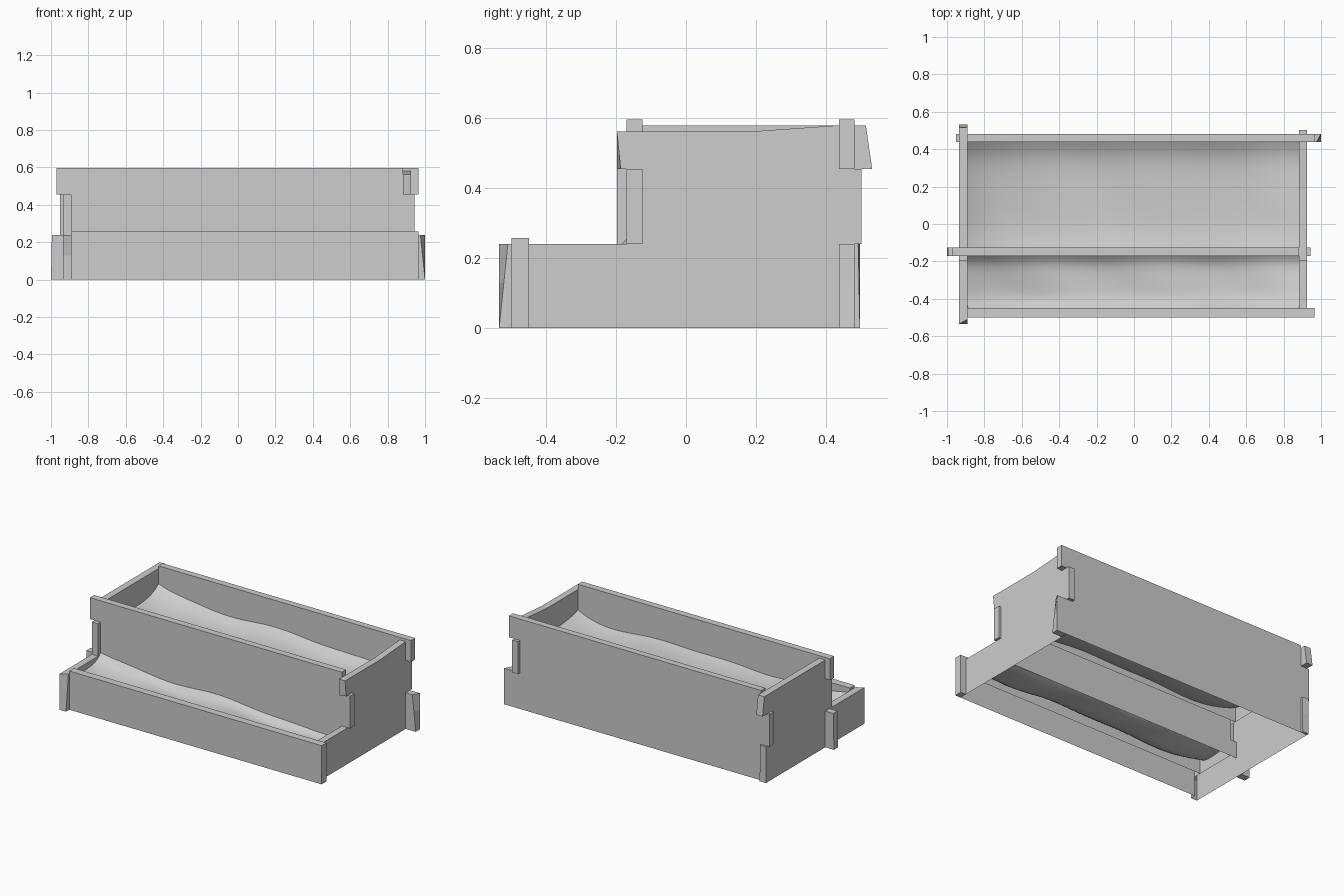
import bpy, bmesh, math

cube = bpy.data.objects.get("Cube")
if cube:
    bpy.data.objects.remove(cube, do_unlink=True)

grey = bpy.data.materials.new("plain_grey")
grey.use_nodes = True
colour = (0.61, 0.61, 0.61, 1)
grey.diffuse_color = colour
grey.node_tree.nodes["Principled BSDF"].inputs["Base Color"].default_value = colour

FRONT, DIVIDER, BACK = (-0.5, -0.45), (-0.17, -0.125), (0.438, 0.482)
LEFT, RIGHT = (0.882, 0.926), (-0.936, -0.89)
LOW, MID, TOP = 0.24, 0.455, 0.597
LOWER_FLOOR, UPPER_FLOOR = 0.13, 0.34


def finish(name, bm, smooth=False):
    mesh = bpy.data.meshes.new(name)
    bm.to_mesh(mesh)
    bm.free()
    mesh.materials.append(grey)
    for p in mesh.polygons:
        p.use_smooth = smooth
    bpy.context.collection.objects.link(bpy.data.objects.new(name, mesh))


def is_buried(face):
    """True for open undersides, joints between boards and faces under the soil."""
    c, up = face.calc_center_median(), abs(face.normal.z)
    if up > 0.9:
        inside = RIGHT[0] < c.x < LEFT[1] and c.y < BACK[1]
        joint = min(abs(c.z - LOW), abs(c.z - MID)) < 0.005 and c.y > DIVIDER[0]
        return inside and (c.z < 0.005 or joint)
    floor = LOWER_FLOOR if c.y < -0.16 else UPPER_FLOOR
    return abs(c.x) < 0.92 and -0.49 < c.y < 0.47 and c.z < floor


def plank(name, axis, across, outline, far=None):
    """Join two side outlines (length, height) across the thickness, then hollow."""
    bm = bmesh.new()
    place = (lambda l, t, z: (l, t, z)) if axis == "x" else (lambda l, t, z: (t, l, z))
    sides = [[bm.verts.new(place(l, t, z)) for l, z in shape]
             for t, shape in zip(across, (outline, far or outline))]
    bm.faces.new(sides[0])
    bm.faces.new(sides[1][::-1])
    n = len(outline)
    for i in range(n):
        j = (i + 1) % n
        bm.faces.new((sides[0][i], sides[0][j], sides[1][j], sides[1][i]))
    bmesh.ops.recalc_face_normals(bm, faces=bm.faces)
    cuts = [((x, 0, 0), (1, 0, 0)) for x in LEFT + RIGHT]
    cuts += [((0, y, 0), (0, 1, 0)) for y in FRONT + DIVIDER + BACK]
    cuts += [((0, 0, z), (0, 0, 1)) for z in (LOWER_FLOOR, UPPER_FLOOR)]
    for co, no in cuts:
        bmesh.ops.bisect_plane(bm, geom=bm.verts[:] + bm.edges[:] + bm.faces[:],
                               dist=0.0001, plane_co=co, plane_no=no)
    bm.normal_update()
    bmesh.ops.delete(bm, geom=[f for f in bm.faces if is_buried(f)], context="FACES")
    bmesh.ops.dissolve_limit(bm, angle_limit=0.002, verts=bm.verts, edges=bm.edges)
    finish(name, bm)


def board(lo, hi, z0, z1, lo_cut=0, hi_cut=0):
    """Rectangle whose ends may be sawn at a slant."""
    return [(lo, z0), (hi, z0), (hi - hi_cut, z1), (lo + lo_cut, z1)]


# Bottom course
plank("front_board", "x", FRONT, board(-0.89, 0.965, 0, 0.257))
plank("lower_divider_board", "x", DIVIDER, board(-1, 0.882, 0, LOW, 0.005))
plank("lower_back_board", "x", BACK, board(-0.89, 1, 0, LOW, 0, 0.025),
      board(-0.89, 1, 0, LOW))
plank("lower_left_board", "y", LEFT, board(-0.45, 0.438, 0, LOW))
plank("lower_right_board", "y", RIGHT, board(-0.535, 0.498, 0, LOW),
      board(-0.535, 0.498, 0, LOW, 0.025, 0.005))

# Middle course
plank("middle_divider_board", "x", DIVIDER, board(-0.89, 0.943, LOW, MID))
plank("middle_back_board", "x", BACK, board(-0.952, 0.882, LOW, MID))
plank("middle_left_board", "y", LEFT, board(-0.125, 0.503, LOW, MID))
plank("middle_right_board", "y", RIGHT, board(-0.198, 0.438, LOW, MID))

# Top course
plank("upper_divider_board", "x", DIVIDER, board(-0.97, 0.882, MID, TOP))
plank("upper_back_board", "x", BACK, board(-0.89, 0.965, MID, TOP))
left_top = [(0.438, MID), (0.438, 0.58), (0.18, 0.562), (-0.198, 0.562)]
plank("upper_left_board", "y", LEFT, [(-0.198, MID)] + left_top,
      [(-0.187, MID)] + left_top)
plank("upper_right_board", "y", RIGHT, board(-0.125, 0.533, MID, 0.58, 0, 0.018))


def soil(name, y0, y1, base, front_lift, back_lift, end_lift, tilt):
    """Thin wavy sheet that curls up against the boards."""
    bm = bmesh.new()
    bmesh.ops.create_grid(bm, x_segments=40, y_segments=14, size=1)
    for v in bm.verts:
        u, w = v.co.x, v.co.y
        z = base + 0.01 * math.sin(5 * u + 1) + 0.006 * math.sin(9 * u + 2 * w)
        z += (back_lift if w > 0 else front_lift) * abs(w) ** 4
        z += end_lift * abs(u) ** 8 - tilt * u * (w + 1) / 2
        v.co = (-0.004 + 0.886 * u, (y0 + y1) / 2 + (y1 - y0) / 2 * w, z)
    finish(name, bm, True)


soil("lower_soil", FRONT[1], DIVIDER[0], 0.155, 0.04, 0.035, 0.02, 0.04)
soil("upper_soil", DIVIDER[1], BACK[0], 0.355, 0.025, 0.05, 0.045, 0.025)
